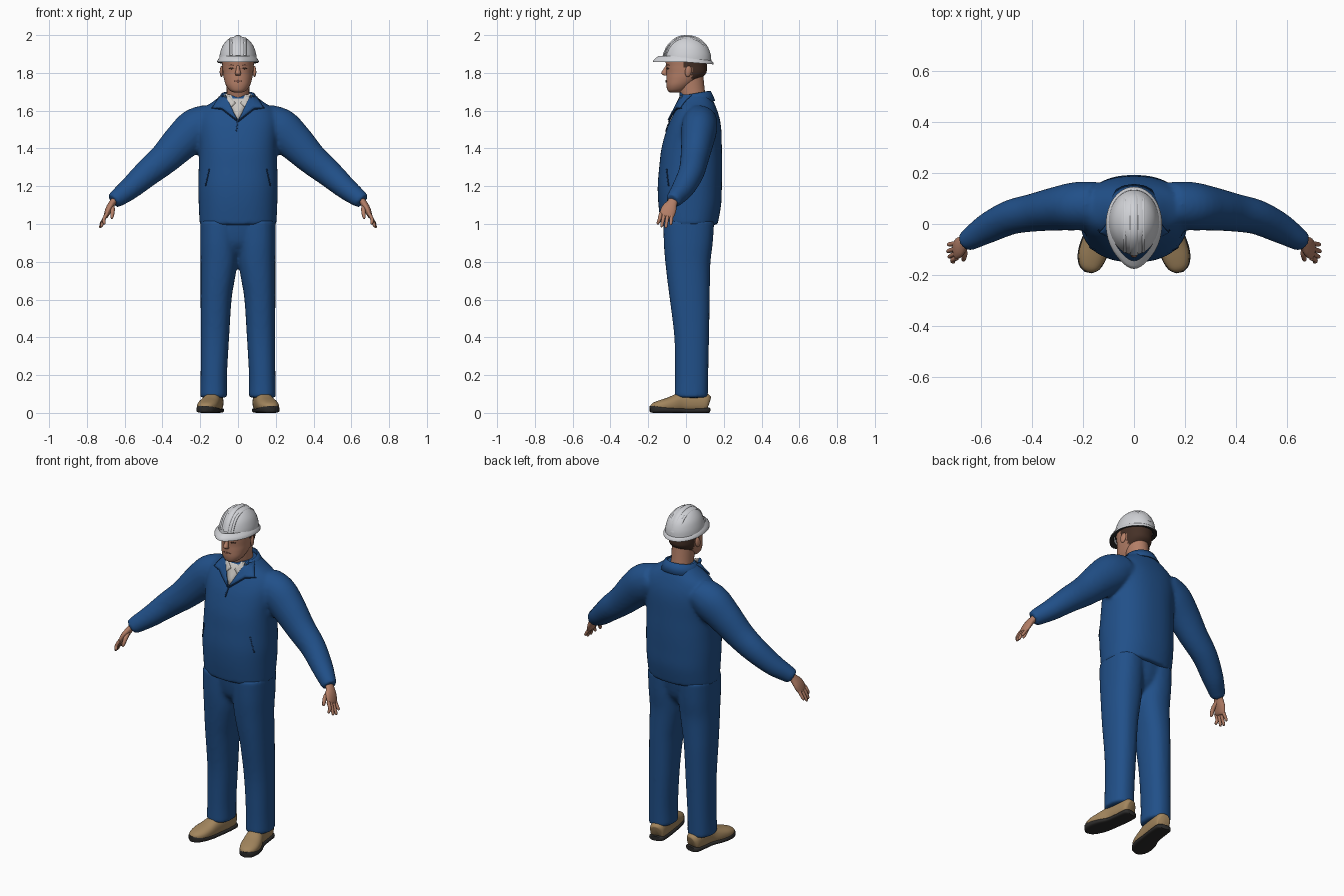
import bpy, bmesh
from math import sin, cos, pi, radians, copysign
from mathutils import Vector, Matrix, Euler
from mathutils.bvhtree import BVHTree

cube = bpy.data.objects.get("Cube")
if cube:
    bpy.data.objects.remove(cube)

X, Y, Z = Vector((1, 0, 0)), Vector((0, 1, 0)), Vector((0, 0, 1))


def material(name, *rgb):
    m = bpy.data.materials.new(name)
    m.use_nodes = True
    m.diffuse_color = (*rgb, 1)
    m.node_tree.nodes["Principled BSDF"].inputs["Base Color"].default_value = (*rgb, 1)
    return m


BLUE = material("work_blue", .015, .08, .25)
NAVY = material("seam_navy", .008, .035, .11)
SKIN = material("skin", .45, .21, .135)
WHITE = material("helmet_white", .63, .64, .67)
BLACK = material("rubber_black", .025, .024, .023)
HAIR = material("hair_brown", .06, .03, .02)
SHIRT = material("shirt_grey", .58, .56, .53)
TAN = material("boot_tan", .36, .235, .11)
LACE = material("lace_brown", .11, .045, .028)
LIP = material("lip_red", .25, .1, .07)


def finish(bm, name, mats, rule=None, angle=50):
    """Turn a bmesh into a shaded object, colouring faces by an optional rule."""
    bmesh.ops.recalc_face_normals(bm, faces=bm.faces)
    if rule:
        for f in bm.faces:
            f.material_index = rule(f.calc_center_median(), f.normal)
    me = bpy.data.meshes.new(name)
    bm.to_mesh(me)
    bm.free()
    ob = bpy.data.objects.new(name, me)
    bpy.context.collection.objects.link(ob)
    for m in mats:
        me.materials.append(m)
    bpy.ops.object.select_all(action='DESELECT')
    ob.select_set(True)
    bpy.context.view_layer.objects.active = ob
    bpy.ops.object.shade_smooth_by_angle(angle=radians(angle))
    return ob


def spline(pts, k):
    """Catmull-Rom through stations of any dimension."""
    out = []
    for i in range(len(pts) - 1):
        a, b, c, d = (pts[max(0, min(len(pts) - 1, j))] for j in range(i - 1, i + 3))
        for s in range(k):
            t = s / k
            out.append([q + .5 * t * (r - p + t * (2 * p - 5 * q + 4 * r - w + t * (3 * (q - r) + w - p)))
                        for p, q, r, w in zip(a, b, c, d)])
    return out + [list(pts[-1])]


def loft(bm, stations, ref=Y, level=False, power=2, n=28, k=4, sx=1):
    """Closed tube through (x, y, z, half width, half depth) stations."""
    st = spline(stations, k)
    cs = [Vector((s[0] * sx, s[1], s[2])) for s in st]
    rings = []
    for i, s in enumerate(st):
        t = Z if level else (cs[min(i + 1, len(cs) - 1)] - cs[max(i - 1, 0)]).normalized()
        side = t.cross(ref).normalized()
        front = side.cross(t)
        ring = []
        for j in range(n):
            c, d = cos(2 * pi * j / n), sin(2 * pi * j / n)
            u, v = (copysign(abs(w) ** (2 / power), w) for w in (c, d))
            ring.append(bm.verts.new(cs[i] + side * u * max(s[3], .001) + front * v * max(s[4], .001)))
        rings.append(ring)
    for r, q in zip(rings, rings[1:]):
        for j in range(n):
            bm.faces.new((r[j], r[(j + 1) % n], q[(j + 1) % n], q[j]))
    bm.faces.new(rings[0])
    bm.faces.new(rings[-1])


def tube(name, stations, mat, rule=None, **kw):
    bm = bmesh.new()
    loft(bm, stations, **kw)
    return finish(bm, name, mat if isinstance(mat, list) else [mat], rule)


def blob(name, loc, size, mat, rot=(0, 0, 0)):
    bm = bmesh.new()
    bmesh.ops.create_uvsphere(bm, u_segments=16, v_segments=10, radius=1,
                              matrix=Matrix.LocRotScale(Vector(loc), Euler(rot), Vector(size)))
    return finish(bm, name, [mat])


def fuse(ob, voxel, steps):
    """Blend overlapping tubes into one cloth surface."""
    r = ob.modifiers.new("fuse", 'REMESH')
    r.mode, r.voxel_size, r.use_smooth_shade = 'VOXEL', voxel, True
    s = ob.modifiers.new("relax", 'SMOOTH')
    s.factor, s.iterations = .5, steps


def surface(ob):
    return BVHTree.FromObject(ob, bpy.context.evaluated_depsgraph_get())


def plate(name, pts, mat, tree, lift, thick, miss=-.02):
    """Thin patch given in x, z and draped on the front of a surface."""
    bm = bmesh.new()
    bm.faces.new([bm.verts.new((x, 0, z)) for x, z in pts])
    bmesh.ops.triangulate(bm, faces=bm.faces)
    bmesh.ops.subdivide_edges(bm, edges=bm.edges, cuts=4, use_grid_fill=True)
    for v in bm.verts:
        hit = tree.ray_cast(Vector((v.co.x, -1, v.co.z)), Y)[0]
        v.co.y = (hit.y if hit else miss) - lift
    ob = finish(bm, name, [mat])
    s = ob.modifiers.new("thickness", 'SOLIDIFY')
    s.thickness, s.offset = thick, 0
    return ob


SIDES = (("left", 1), ("right", -1))

# Jacket: torso and both sleeves
bm = bmesh.new()
loft(bm, [(0, .017, .995, .203, .15), (0, .02, 1.1, .208, .166), (0, .02, 1.2, .211, .17),
          (0, .025, 1.3, .208, .167), (0, .03, 1.4, .206, .16), (0, .042, 1.5, .212, .145),
          (0, .05, 1.56, .21, .128), (0, .055, 1.61, .185, .107), (0, .055, 1.65, .13, .09),
          (0, .05, 1.685, .085, .075)], level=True, power=2.3, n=48)
for _, sx in SIDES:
    loft(bm, [(.14, .075, 1.55, .09, .09), (.22, .07, 1.505, .11, .095), (.3, .06, 1.435, .1, .086),
              (.39, .045, 1.345, .084, .075), (.48, .027, 1.27, .073, .068), (.57, -.015, 1.19, .06, .06),
              (.635, -.055, 1.14, .049, .046), (.66, -.07, 1.12, .042, .04)], sx=sx)
jacket = finish(bm, "jacket", [BLUE])
fuse(jacket, .011, 6)

# Trousers: legs and hips
bm = bmesh.new()
for _, sx in SIDES:
    loft(bm, [(.1, .015, 1.02, .1, .135), (.1, .012, .9, .1, .13), (.1, .01, .8, .098, .12),
              (.108, .014, .7, .09, .113), (.116, .02, .6, .082, .106), (.122, .03, .4, .075, .092),
              (.128, .03, .2, .07, .088), (.129, .028, .08, .072, .088)], level=True, power=2.3, sx=sx)
loft(bm, [(0, .012, .83, .06, .05), (0, .012, .9, .17, .11), (0, .015, 1.03, .195, .135)], level=True)
fuse(finish(bm, "trousers", [BLUE]), .011, 5)

# Shirt front, lapels, placket fold and pockets
chest = surface(jacket)
plate("shirt_front", [(-.075, 1.685), (0, 1.55), (.075, 1.685)], SHIRT, chest, .005, .006)
plate("placket_fold", [(-.004, 1.56), (.004, 1.56), (-.006, 1.49), (-.012, 1.495)], NAVY, chest, .003, .004)
for side, sx in SIDES:
    plate(side + "_lapel", [(sx * x, z) for x, z in
          [(.072, 1.695), (.1, 1.67), (.135, 1.615), (.085, 1.612), (.004, 1.55)]], BLUE, chest, .011, .009)
    plate(side + "_lapel_edge", [(sx * x, z) for x, z in
          [(.14, 1.614), (.085, 1.606), (.004, 1.542), (.004, 1.55), (.085, 1.612)]], NAVY, chest, .006, .006)
    plate(side + "_shirt_collar", [(sx * x, z) for x, z in
          [(.078, 1.69), (.045, 1.61), (.012, 1.64), (.058, 1.69)]], SHIRT, chest, .01, .005)
    plate(side + "_pocket", [(sx * x, z) for x, z in
          [(.15, 1.29), (.155, 1.29), (.175, 1.2), (.17, 1.2)]], NAVY, chest, .002, .004)

# Folded collar around the back of the neck
bm = bmesh.new()
rows = [[bm.verts.new((rx * cos(a), .048 + ry * sin(a), z + .013 * sin(a)))
         for a in (radians(-35 + 10 * i) for i in range(26))]
        for rx, ry, z in ((.072, .066, 1.66), (.078, .073, 1.692), (.088, .084, 1.69), (.118, .108, 1.64))]
for r, q in zip(rows, rows[1:]):
    for i in range(25):
        bm.faces.new((r[i], r[i + 1], q[i + 1], q[i]))
collar = finish(bm, "collar", [BLUE], angle=60)
collar.modifiers.new("thickness", 'SOLIDIFY').thickness = .006

# Neck and head, hair on the back of the skull
tube("neck", [(0, .05, 1.58, .062, .066), (0, .04, 1.66, .06, .066), (0, .028, 1.72, .06, .07),
              (0, .02, 1.8, .062, .07)], SKIN, level=True)
head = tube("head", [(0, -.062, 1.697, .022, .025), (0, -.05, 1.708, .045, .048), (0, -.035, 1.735, .064, .069),
                     (0, -.013, 1.77, .075, .091), (0, .002, 1.8, .08, .105), (0, .003, 1.835, .083, .108),
                     (0, .003, 1.88, .084, .11), (0, .003, 1.93, .06, .08)], [SKIN, HAIR],
            lambda c, n: int((c.y > .03 and c.z > 1.765) or (c.y > -.012 and c.z > 1.83)),
            level=True, power=2.15, n=48, k=6)
tube("nose", [(0, -.1, 1.84, .008, .006), (0, -.109, 1.82, .01, .011), (0, -.115, 1.798, .015, .017),
              (0, -.107, 1.786, .012, .01)], SKIN, level=True, n=14)
face = surface(head)
plate("mouth", [(-.026, 1.757), (0, 1.762), (.026, 1.757), (0, 1.75)], LIP, face, .002, .004)
for side, sx in SIDES:
    plate(side + "_eye", [(sx * x, z) for x, z in
          [(.02, 1.824), (.034, 1.829), (.05, 1.823), (.034, 1.819)]], HAIR, face, .001, .003)
    plate(side + "_eyebrow", [(sx * x, z) for x, z in
          [(.016, 1.838), (.04, 1.844), (.058, 1.838), (.04, 1.839)]], LIP, face, .002, .004)
    blob(side + "_ear", (sx * .087, .012, 1.808), (.009, .018, .03), SKIN, (radians(-10), 0, sx * .25))

# Hard hat: dome, ridges and brim
tube("helmet_dome", [(0, .007, 1.865, .1, .127), (0, .008, 1.9, .096, .122), (0, .008, 1.94, .083, .105),
                     (0, .006, 1.97, .061, .078), (0, .004, 1.988, .035, .045), (0, .003, 1.994, .004, .005)],
     [WHITE, BLACK], lambda c, n: int(n.z < -.7), level=True, n=48)
for name, x, drop, w in (("centre", 0, 0, .016), ("left", .036, .012, .008), ("right", -.036, .012, .008)):
    tube(name + "_helmet_ridge", [(x, -.12 + drop, 1.89, .005, w), (x, -.095 + drop, 1.942, .006, w),
         (x, -.05, 1.983 - drop, .006, w), (x, .004, 1.994 - drop, .006, w), (x, .06, 1.982 - drop, .006, w),
         (x, .106 - drop, 1.942, .006, w), (x, .128 - drop, 1.89, .005, w)], WHITE, ref=X, n=12)
bm = bmesh.new()
N = 48
rows = []
for scale, z in ((.82, 1.89), (.93, 1.876), (1, 1.864), (1, 1.857), (.82, 1.864)):
    ring = []
    for i in range(N):
        a = 2 * pi * i / N
        c, s = cos(a), sin(a)
        reach = .146 if s > 0 else .158 + .018 * s ** 8
        ring.append(bm.verts.new((.11 * c * scale, reach * s * scale, z - (.012 * s if s > 0 else 0))))
    rows.append(ring)
for r, q in zip(rows, rows[1:] + rows[:1]):
    for i in range(N):
        bm.faces.new((r[i], r[(i + 1) % N], q[(i + 1) % N], q[i]))
finish(bm, "helmet_brim", [WHITE, BLACK], lambda c, n: int(n.z < -.3))

# Hands and boots
for side, sx in SIDES:
    tube(side + "_palm", [(.635, -.055, 1.145, .02, .026), (.662, -.072, 1.115, .018, .027),
         (.683, -.09, 1.08, .018, .04), (.698, -.103, 1.045, .013, .038), (.702, -.106, 1.036, .006, .03)],
         SKIN, sx=sx, n=20)
    for i, (tx, ty, tz) in enumerate([(.708, -.148, .998), (.722, -.128, .984), (.727, -.106, .98), (.724, -.08, .995)]):
        by = -.133 + .019 * i
        tube(f"{side}_finger_{i + 1}", [(.694, by, 1.055, .01, .01), (.71, (by + ty) / 2, 1.025, .009, .0095),
             (tx, ty, tz + .008, .008, .008), (tx, ty, tz, .004, .004)], SKIN, sx=sx, n=10)
    tube(side + "_thumb", [(.668, -.085, 1.1, .013, .013), (.664, -.118, 1.073, .012, .012),
         (.667, -.137, 1.04, .009, .01), (.669, -.142, 1.028, .004, .005)], SKIN, sx=sx, n=10)
    tube(side + "_boot", [(.118, .118, .05, .025, .035), (.12, .105, .053, .042, .05), (.125, .05, .058, .046, .056),
         (.135, -.02, .055, .046, .054), (.152, -.08, .043, .054, .042), (.165, -.13, .035, .053, .034),
         (.174, -.168, .029, .038, .025), (.178, -.185, .024, .014, .012)],
         TAN, ref=Z, power=2.4, sx=sx)
    tube(side + "_sole", [(.118, .124, .014, .03, .013), (.12, .108, .014, .045, .014), (.125, .05, .012, .048, .012),
         (.135, -.02, .012, .049, .012), (.152, -.08, .014, .058, .014), (.166, -.13, .017, .056, .017),
         (.175, -.17, .02, .041, .02), (.179, -.19, .02, .015, .016)],
         BLACK, ref=Z, power=3.5, sx=sx)
    blob(side + "_boot_tongue", (sx * .147, -.06, .083), (.024, .042, .012), LACE, (radians(22), 0, sx * .25))
